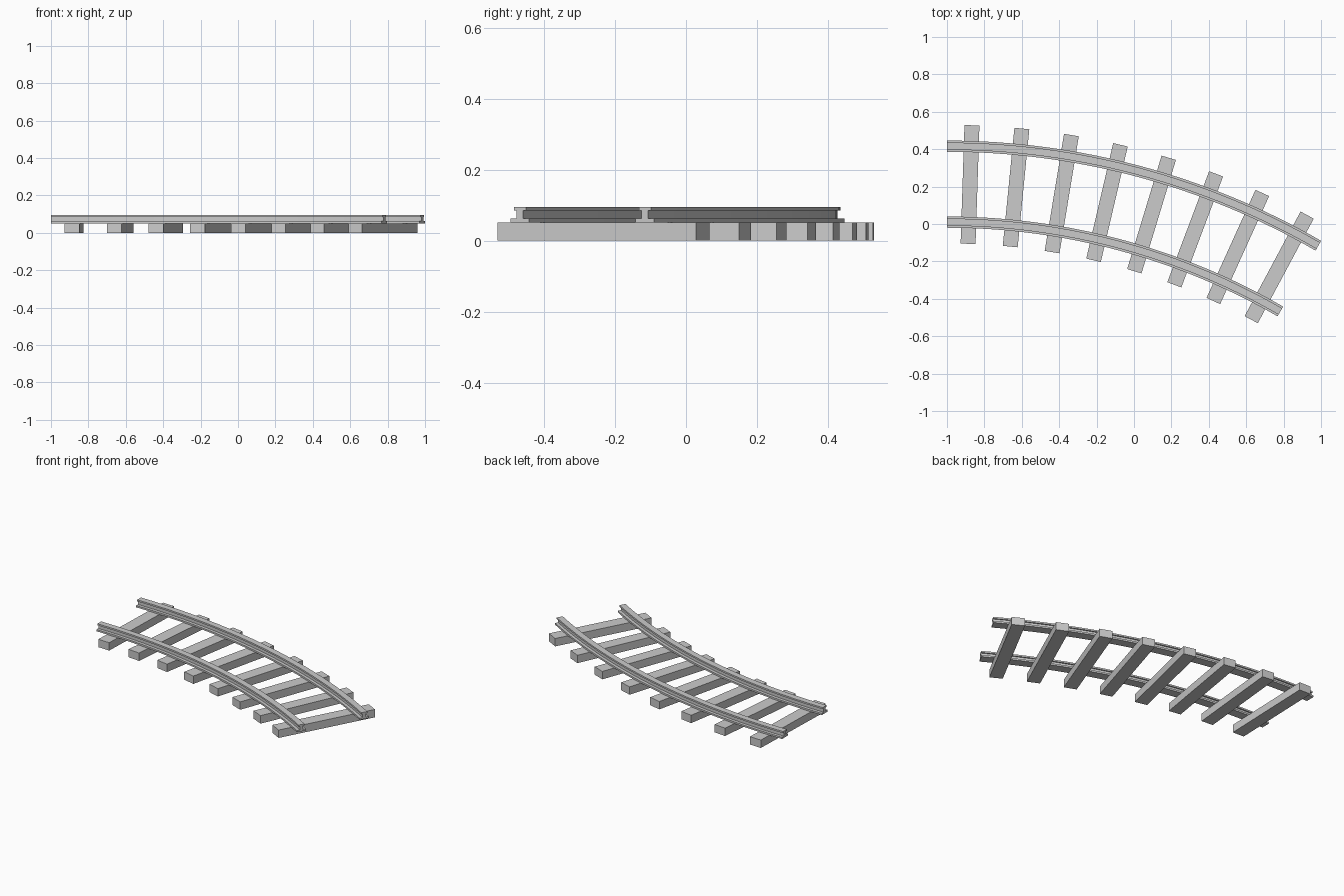
import bpy, bmesh, math

if "Cube" in bpy.data.objects:
    bpy.data.objects.remove(bpy.data.objects["Cube"])

CX, CY = -1.0, -3.555          # centre of the curve
R_MID, HALF_GAUGE = 3.768, 0.203
SWEEP = math.radians(30)
TIE_H, RAIL_TOP = 0.051, 0.0955

grey = bpy.data.materials.new("light_grey")
grey.diffuse_color = (0.6, 0.6, 0.6, 1)
grey.use_nodes = True
grey.node_tree.nodes["Principled BSDF"].inputs["Base Color"].default_value = grey.diffuse_color


def polar(r, a, z):
    """Point at radius r, angle a clockwise from +y around the curve centre."""
    return (CX + r * math.sin(a), CY + r * math.cos(a), z)


def finish(bm, name):
    bmesh.ops.recalc_face_normals(bm, faces=bm.faces[:])
    mesh = bpy.data.meshes.new(name)
    bm.to_mesh(mesh)
    bm.free()
    mesh.materials.append(grey)
    obj = bpy.data.objects.new(name, mesh)
    bpy.context.collection.objects.link(obj)
    return obj


# I-shaped rail section: foot, web, head (one half, then mirrored)
half = [(0.030, TIE_H), (0.030, 0.062), (0.0105, 0.062),
        (0.0105, 0.085), (0.0195, 0.085), (0.0195, RAIL_TOP)]
section = half + [(-x, z) for x, z in reversed(half)]


def rail(name, radius, steps=32):
    bm = bmesh.new()
    rings = [[bm.verts.new(polar(radius + x, SWEEP * i / steps, z)) for x, z in section]
             for i in range(steps + 1)]
    n = len(section)
    for a, b in zip(rings, rings[1:]):
        for j in range(n):
            k = (j + 1) % n
            bm.faces.new((a[j], a[k], b[k], b[j]))
    bm.faces.new(rings[0])
    bm.faces.new(rings[-1])
    obj = finish(bm, name)
    bpy.context.view_layer.objects.active = obj
    obj.select_set(True)
    bpy.ops.object.shade_smooth_by_angle(angle=math.radians(30))
    obj.select_set(False)


rail("outer_rail", R_MID + HALF_GAUGE)
rail("inner_rail", R_MID - HALF_GAUGE)

# Crossties, evenly spaced and pointing at the curve centre
TIES = 8
for i in range(TIES):
    a = SWEEP * (i + 0.5) / TIES
    bm = bmesh.new()
    bmesh.ops.create_cube(bm, size=1)
    for v in bm.verts:
        v.co.x *= 0.08
        v.co.y *= 0.634
        v.co.z = (v.co.z + 0.5) * TIE_H
    tie = finish(bm, f"crosstie_{i + 1}")
    tie.location = polar(R_MID, a, 0)
    tie.rotation_euler.z = -a
